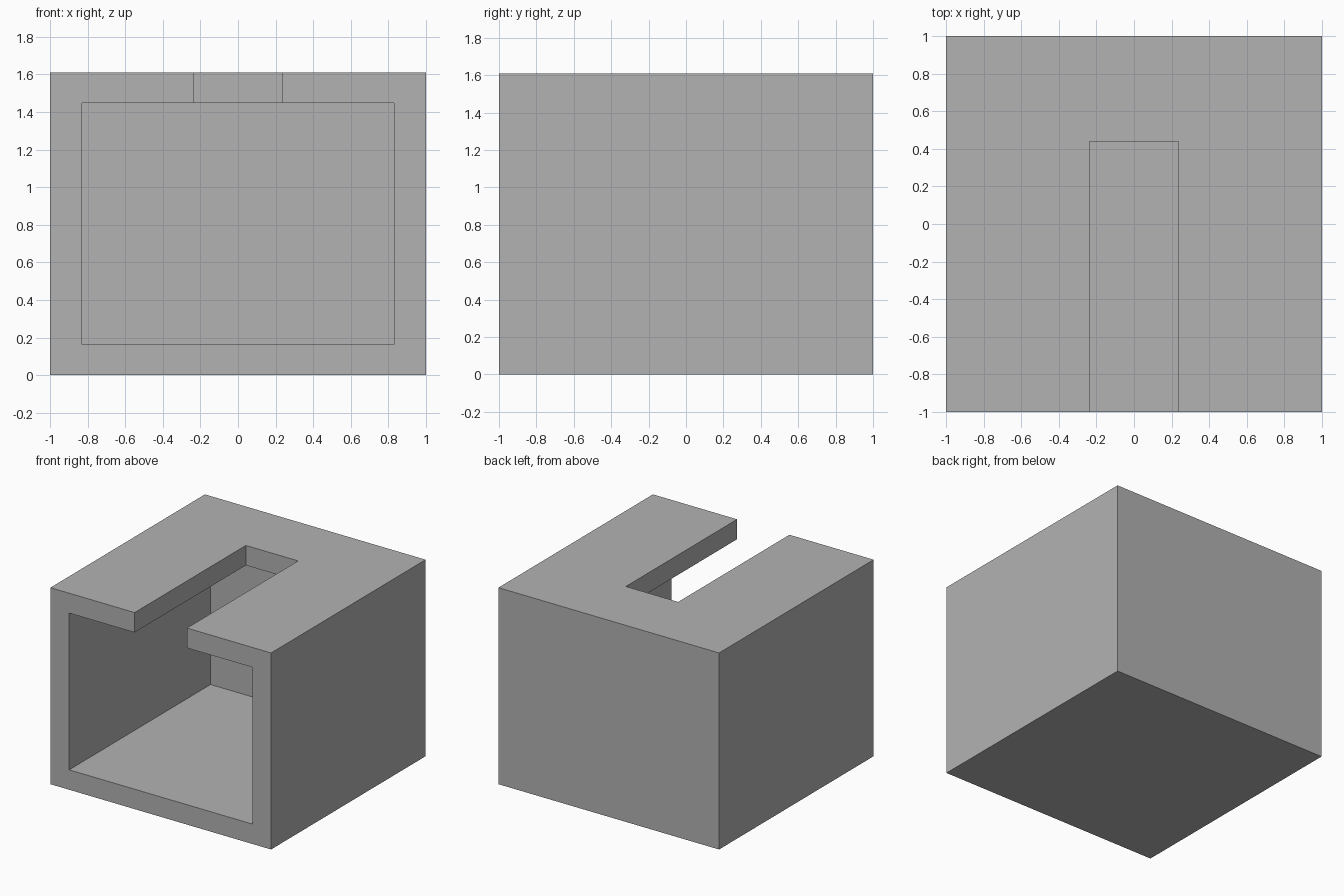
import bpy
from mathutils import Vector

default_cube = bpy.data.objects.get("Cube")
if default_cube:
    bpy.data.objects.remove(default_cube, do_unlink=True)

HEIGHT = 1.61
WALL = 0.17      # side and back thickness
SLAB = 0.163     # floor and roof thickness
SLOT = 0.237     # half width of the roof slot
SLOT_END = 0.44
PAST = 0.2       # how far cutters reach outside the shell

grey = bpy.data.materials.new("plain grey")
grey.use_nodes = True
colour = (0.448, 0.448, 0.448, 1)
grey.diffuse_color = colour
grey.node_tree.nodes["Principled BSDF"].inputs["Base Color"].default_value = colour


def box(name, low, high):
    """Axis-aligned box between two corners."""
    low, high = Vector(low), Vector(high)
    bpy.ops.mesh.primitive_cube_add(size=1, location=(low + high) / 2)
    obj = bpy.context.object
    obj.name = obj.data.name = name
    obj.scale = high - low
    bpy.ops.object.transform_apply(location=False, rotation=False, scale=True)
    obj.data.materials.append(grey)
    return obj


def carve(target, cutter):
    """Subtract a cutter for good and remove it."""
    cutter.hide_render = True
    mod = target.modifiers.new(cutter.name, "BOOLEAN")
    mod.operation = "DIFFERENCE"
    mod.solver = "EXACT"
    mod.object = cutter
    bpy.ops.object.select_all(action="DESELECT")
    target.select_set(True)
    bpy.context.view_layer.objects.active = target
    bpy.ops.object.modifier_apply(modifier=mod.name)
    bpy.data.objects.remove(cutter, do_unlink=True)


# Outer shell
shell = box("box_shell", (-1, -1, 0), (1, 1, HEIGHT))

# Chamber, open at the front
inner = 1 - WALL
carve(shell, box("chamber_cutter", (-inner, -1 - PAST, SLAB),
                 (inner, inner, HEIGHT - SLAB)))

# Slot through the roof, open at the front
carve(shell, box("slot_cutter", (-SLOT, -1 - PAST, HEIGHT / 2),
                 (SLOT, SLOT_END, HEIGHT + PAST)))
